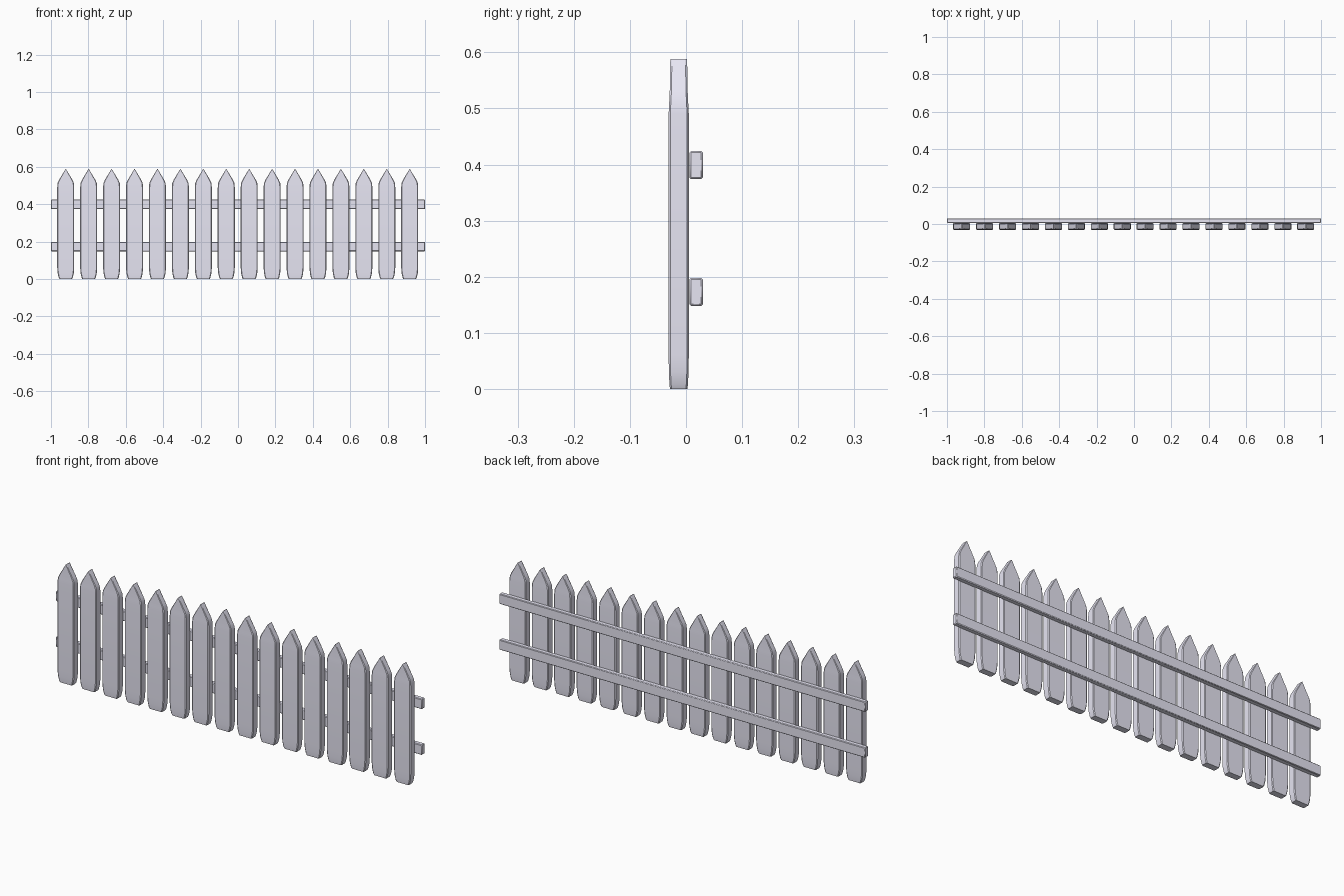
import bpy, bmesh

if "Cube" in bpy.data.objects:
    bpy.data.objects.remove(bpy.data.objects["Cube"])

# Picket cross-section levels: height, half width, half thickness
LEVELS = [(0.0, 0.034, 0.0155), (0.008, 0.038, 0.0165), (0.03, 0.043, 0.0175),
          (0.06, 0.0455, 0.0180), (0.49, 0.0455, 0.0180), (0.513, 0.0435, 0.0168),
          (0.53, 0.036, 0.0160), (0.588, 0.001, 0.0150)]

# Pale lavender paint
paint = bpy.data.materials.new("pale_paint")
paint.diffuse_color = (0.80, 0.79, 0.90, 1)
paint.use_nodes = True
paint.node_tree.nodes["Principled BSDF"].inputs["Base Color"].default_value = paint.diffuse_color


def smooth(obj):
    bpy.ops.object.select_all(action='DESELECT')
    obj.select_set(True)
    bpy.context.view_layer.objects.active = obj
    bpy.ops.object.shade_smooth_by_angle(angle=0.5)


def picket_mesh():
    bm = bmesh.new()
    rings = []
    for z, w, t in LEVELS:
        c = min(0.004, w * 0.5)
        d = 0.003
        pts = [(w, -t + d), (w, t - d), (w - c, t), (-w + c, t),
               (-w, t - d), (-w, -t + d), (-w + c, -t), (w - c, -t)]
        rings.append([bm.verts.new((x, y, z)) for x, y in pts])
    for a, b in zip(rings, rings[1:]):
        for i in range(8):
            j = (i + 1) % 8
            bm.faces.new((a[i], a[j], b[j], b[i]))
    bm.faces.new(rings[0][::-1])
    bm.faces.new(rings[-1])
    bmesh.ops.recalc_face_normals(bm, faces=bm.faces)
    me = bpy.data.meshes.new("picket")
    bm.to_mesh(me)
    bm.free()
    me.materials.append(paint)
    return me


# Row of sixteen pointed pickets
mesh = picket_mesh()
for i in range(16):
    o = bpy.data.objects.new(f"picket_{i + 1}", mesh)
    bpy.context.collection.objects.link(o)
    o.location = (-0.921 + i * 0.1226, -0.013, 0)
    if i == 0:
        smooth(o)

# Two bevelled rails behind the pickets
for name, z in (("lower_rail", 0.173), ("upper_rail", 0.399)):
    bpy.ops.mesh.primitive_cube_add(size=1, location=(0, 0.018, z))
    rail = bpy.context.object
    rail.name = name
    rail.scale = (2.0, 0.024, 0.05)
    bpy.ops.object.transform_apply(location=False, rotation=False, scale=True)
    rail.data.materials.append(paint)
    bevel = rail.modifiers.new("edge", 'BEVEL')
    bevel.width = 0.003
    bevel.segments = 1
    smooth(rail)
